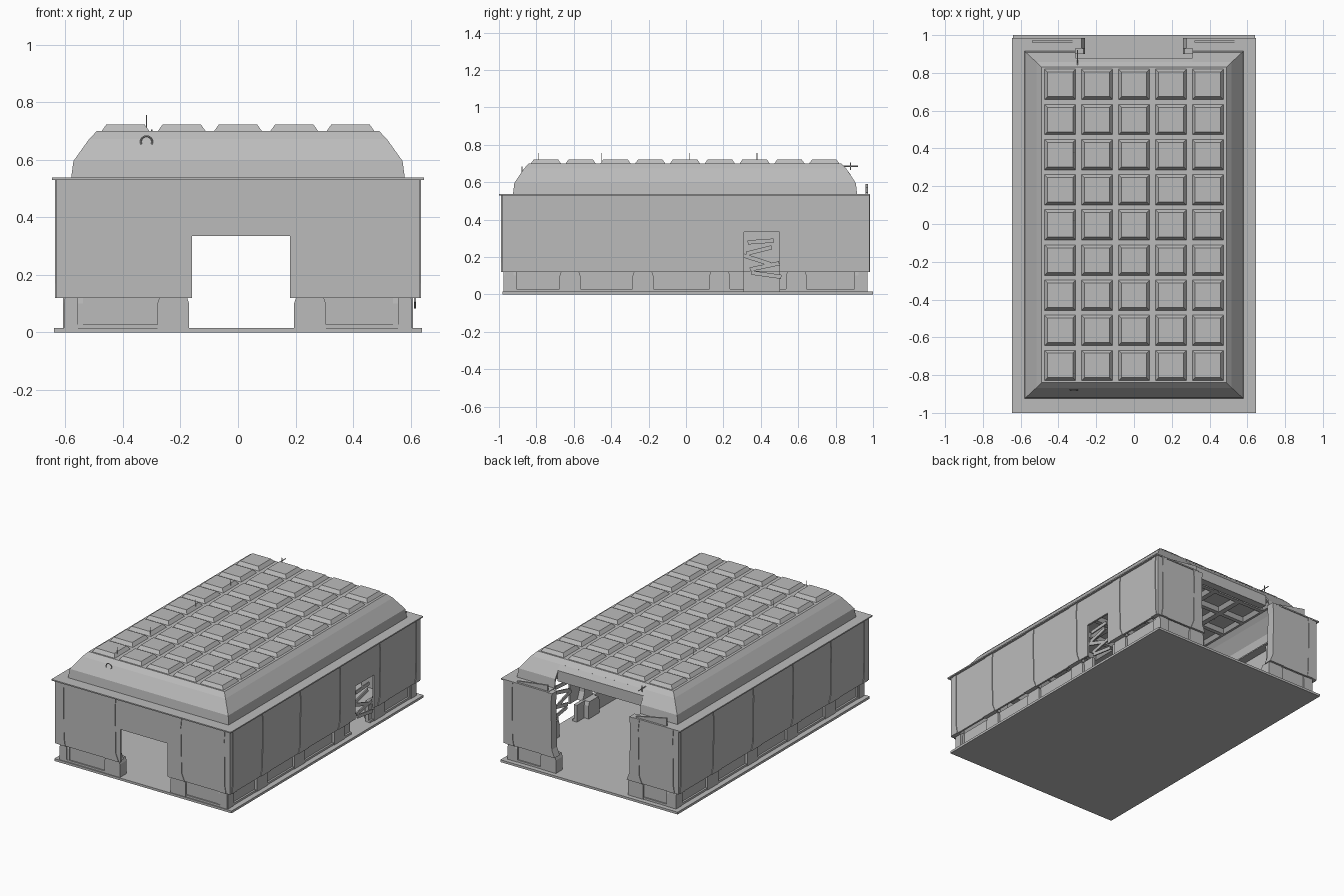
import bpy, bmesh, math
from mathutils import Matrix

if "Cube" in bpy.data.objects:
    bpy.data.objects.remove(bpy.data.objects["Cube"])

grey = bpy.data.materials.new("plain grey")
grey.use_nodes = True
grey.diffuse_color = (0.5, 0.5, 0.5, 1)
grey.node_tree.nodes["Principled BSDF"].inputs["Base Color"].default_value = (0.5, 0.5, 0.5, 1)


def finish(name, bm):
    bmesh.ops.recalc_face_normals(bm, faces=bm.faces)
    mesh = bpy.data.meshes.new(name)
    bm.to_mesh(mesh)
    bm.free()
    mesh.materials.append(grey)
    ob = bpy.data.objects.new(name, mesh)
    bpy.context.collection.objects.link(ob)
    return ob


def prism(name, pts, axis, a, b):
    """Extrude an outline of (y, z) along x, or (x, z) along y."""
    bm = bmesh.new()
    place = (lambda p, d: (d, *p)) if axis == "x" else (lambda p, d: (p[0], d, p[1]))
    lo = [bm.verts.new(place(p, a)) for p in pts]
    hi = [bm.verts.new(place(p, b)) for p in pts]
    bm.faces.new(lo)
    bm.faces.new(hi)
    for i in range(len(pts)):
        j = (i + 1) % len(pts)
        bm.faces.new((lo[i], lo[j], hi[j], hi[i]))
    return finish(name, bm)


def box(name, x0, x1, y0, y1, z0, z1):
    return prism(name, [(x0, z0), (x1, z0), (x1, z1), (x0, z1)], "y", y0, y1)


def rod(name, centre, length, axis="Z", radius=0.003):
    bm = bmesh.new()
    bmesh.ops.create_cone(bm, cap_ends=True, segments=6, radius1=radius,
                          radius2=radius, depth=length)
    ob = finish(name, bm)
    turn = {"Z": (0, 0, 0), "Y": (math.pi / 2, 0, 0), "X": (0, math.pi / 2, 0)}
    ob.location, ob.rotation_euler = centre, turn[axis]
    return ob


FLOOR, SILL, EAVE = 0.015, 0.12, 0.535

# Floor slab
box("floor_slab", -0.64, 0.64, -0.98, 1.0, 0, FLOOR)

# Front wall around the doorway
box("front_wall_right", -0.632, -0.16, -0.985, -0.973, SILL, EAVE)
box("front_wall_left", 0.18, 0.632, -0.985, -0.973, SILL, EAVE)
box("front_wall_over_door", -0.16, 0.18, -0.985, -0.973, 0.335, EAVE)

# Side walls, one with a doorway
box("right_wall", -0.632, -0.62, -0.985, 0.98, SILL, EAVE)
box("left_wall_front", 0.62, 0.632, -0.985, 0.31, SILL, EAVE)
box("left_wall_back", 0.62, 0.632, 0.5, 0.98, SILL, EAVE)
box("left_wall_over_door", 0.62, 0.632, 0.31, 0.5, 0.335, EAVE)

# Back wall either side of the wide gate
for side, s in (("left", 1), ("right", -1)):
    x0, x1 = sorted((s * 0.3, s * 0.632))
    box("back_wall_" + side, x0, x1, 0.968, 0.98, SILL, EAVE)


# Pillars with flared ends on stepped plinths
def pillar(name, axis, c, outer, sign, width=1.0):
    half = [(0.055, SILL), (0.035, 0.17), (0.029, 0.47), (0.036, EAVE)]
    pts = [(c - w * width, z) for w, z in half] + [(c + w * width, z) for w, z in half[::-1]]
    prism(name, pts, axis, outer - sign * 0.05, outer + sign * 0.004)
    p = 0.055 * width
    foot = [(c - p, FLOOR), (c + p, FLOOR), (c + p, 0.1), (c + p * 0.85, 0.125),
            (c - p * 0.85, 0.125), (c - p, 0.1)]
    base = outer - sign * (0.024 if axis == "x" else 0.01)
    prism(name + "_plinth", foot, axis, base - sign * 0.07, base)


side_pillars = (-0.62, -0.23, 0.18, 0.59)
for side, s in (("left", 1), ("right", -1)):
    for i, y in enumerate(side_pillars):
        pillar(f"{side}_pillar_{i + 1}", "x", y, s * 0.632, s)
    for end, e, y in (("front", -1, -0.985), ("back", 1, 0.98)):
        pillar(f"{end}_{side}_corner_pillar", "y", s * 0.58, y, e, 0.45)
        pillar(f"{side}_{end}_corner_pillar", "x", e * 0.945, s * 0.632, s, 0.45)
    pillar(f"back_{side}_gate_pillar", "y", s * 0.315, 0.98, 1)
for side, x in (("right", -0.225), ("left", 0.25)):
    pillar(f"front_{side}_door_pillar", "y", x, -0.985, -1)


# Recessed base panels with a small skirt
def base_side(s, y0, y1, name):
    for suffix, depth, top in (("", 0.592, SILL + 0.005), ("_skirt", 0.604, 0.028)):
        x0, x1 = sorted((s * depth, s * 0.57))
        box(name + suffix, x0, x1, y0, y1, FLOOR, top)


def base_end(e, outer, x0, x1, name):
    for suffix, depth, top in (("", 0.02, SILL + 0.005), ("_skirt", 0.012, 0.028)):
        y0, y1 = sorted((outer - e * depth, outer - e * 0.045))
        box(name + suffix, x0, x1, y0, y1, FLOOR, top)


edges = (-0.96,) + side_pillars + (0.96,)
for side, s in (("left", 1), ("right", -1)):
    for i in range(5):
        spans = [(edges[i], edges[i + 1])]
        if s > 0 and i == 3:
            spans = [(edges[3], 0.31), (0.5, edges[4])]
        for k, (y0, y1) in enumerate(spans):
            base_side(s, y0, y1, f"{side}_base_panel_{i + 1}_{k + 1}")
    x0, x1 = sorted((s * 0.3, s * 0.6))
    base_end(1, 0.98, x0, x1, f"back_{side}_base_panel")
    x0, x1 = sorted((s * 0.25, s * 0.6))
    base_end(-1, -0.985, x0, x1, f"front_{side}_base_panel")

# Zigzag boards nailed over the side doorway
for i, (y, z, length, angle) in enumerate(((0.40, 0.283, 0.14, 4), (0.39, 0.235, 0.14, 14),
                                           (0.38, 0.185, 0.15, -18), (0.42, 0.15, 0.16, 12),
                                           (0.43, 0.105, 0.16, -8))):
    board = box(f"door_board_{i + 1}", -0.004, 0.004, -length / 2, length / 2, -0.011, 0.011)
    board.location = (0.615, y, z)
    board.rotation_euler.x = math.radians(angle)

# Flat cornice, broken over the gate
box("front_cornice", -0.647, 0.647, -1.0, -0.91, EAVE - 0.005, EAVE + 0.003)
for side, s in (("left", 1), ("right", -1)):
    x0, x1 = sorted((s * 0.565, s * 0.647))
    box(side + "_cornice", x0, x1, -0.91, 0.985, EAVE - 0.005, EAVE + 0.003)
    x0, x1 = sorted((s * 0.31, s * 0.565))
    box(f"back_{side}_cornice", x0, x1, 0.895, 0.985, EAVE - 0.005, EAVE + 0.003)
    # Broken lip leaning on the cornice beside the gate
    x0, x1 = sorted((s * 0.32, s * 0.54))
    outline = [(x0, EAVE), (x1, EAVE), (x1, 0.545), (x0, 0.59)]
    if s > 0:
        outline = [(x0, EAVE), (x1, EAVE), (x1, 0.545), (x0, 0.575)]
    prism(f"back_{side}_broken_lip", outline, "y", 0.96, 0.972)

# Roof shell: coffered top, then sloping rims pulled out from its border
xs, ys = [-0.49], [-0.84]
for i in range(5):
    c = (i - 2) * 0.1955
    xs += [c - 0.0825, c + 0.0825]
for i in range(9):
    c = (i - 4) * 0.186 - 0.005
    ys += [c - 0.0805, c + 0.0805]
xs.append(0.49)
ys.append(0.83)
bm = bmesh.new()
grid = [[bm.verts.new((x, y, 0.70)) for x in xs] for y in ys]
pads = []
for j in range(len(ys) - 1):
    for i in range(len(xs) - 1):
        f = bm.faces.new((grid[j][i], grid[j][i + 1], grid[j + 1][i + 1], grid[j + 1][i]))
        if i % 2 and j % 2:
            pads.append(f)
rim = [e for e in bm.edges if e.is_boundary]
old = (0.49, -0.84, 0.83)
for hx, y0, y1, z in ((0.517, -0.867, 0.857, 0.672), (0.572, -0.918, 0.908, 0.595),
                      (0.58, -0.925, 0.915, EAVE)):
    out = bmesh.ops.extrude_edge_only(bm, edges=rim)["geom"]
    rim = [g for g in out if isinstance(g, bmesh.types.BMEdge) and g.is_boundary]
    for v in {v for e in rim for v in e.verts}:
        if abs(v.co.x) > old[0] - 0.001:
            v.co.x = math.copysign(hx, v.co.x)
        if v.co.y < old[1] + 0.001:
            v.co.y = y0
        elif v.co.y > old[2] - 0.001:
            v.co.y = y1
        v.co.z = z
    old = (hx, y0, y1)
bmesh.ops.inset_individual(bm, faces=pads, thickness=0.022)
for v in {v for f in pads for v in f.verts}:
    v.co.z = 0.722
gap = [f for f in bm.faces if f.calc_center_median().y > 0.86
       and abs(f.calc_center_median().x) < 0.31 and f.calc_center_median().z < 0.66]
bmesh.ops.delete(bm, geom=gap, context="FACES")
roof = finish("coffered_roof", bm)
shell = roof.modifiers.new("thickness", "SOLIDIFY")
shell.thickness = 0.008
shell.offset = -1

# Lintel closing the roof over the gate
prism("gate_lintel", [(0.855, 0.674), (0.88, 0.64), (0.88, 0.57), (0.83, 0.57), (0.83, 0.66)],
      "x", -0.311, 0.311)

# Thin masts, a broken rod and a hook ring on the roof
for i, y in enumerate((-0.79, -0.45, 0.02, 0.38)):
    rod(f"mast_{i + 1}", (-0.318, y, 0.725), 0.06, "Z", 0.002)
rod("back_rod", (-0.3, 0.875, 0.685), 0.09, "Y")
rod("back_rod_tick", (-0.3, 0.88, 0.685), 0.04, "Z")
bpy.ops.mesh.primitive_torus_add(location=(-0.318, -0.878, 0.662), major_radius=0.02,
                                 minor_radius=0.003, major_segments=16, minor_segments=6,
                                 rotation=(math.pi / 2, 0, 0))
ring = bpy.context.object
ring.name = "hook_ring"
ring.data.materials.append(grey)
